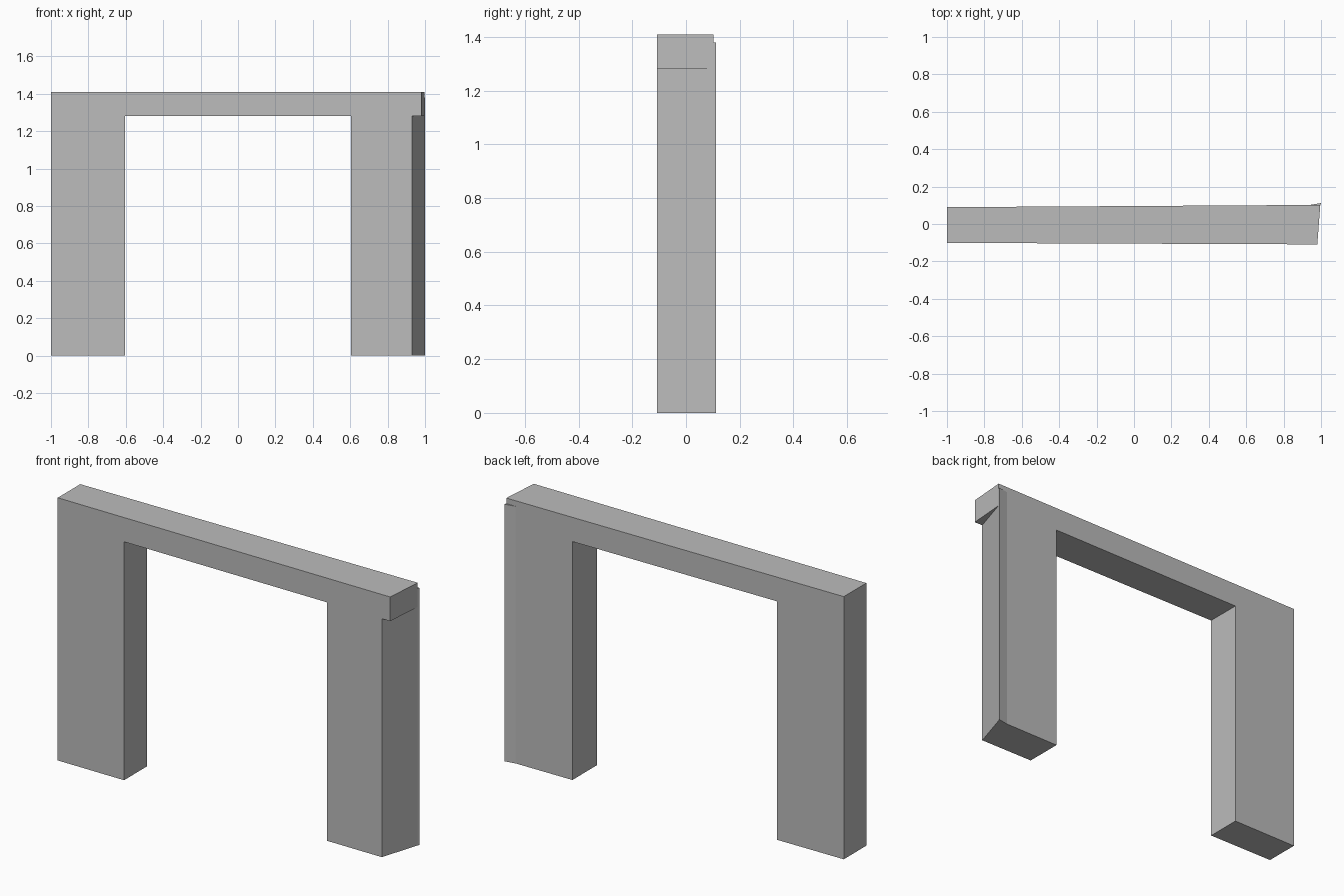
import bpy
import bmesh

cube = bpy.data.objects.get("Cube")
if cube:
    bpy.data.objects.remove(cube, do_unlink=True)

grey = bpy.data.materials.new("plain grey")
grey.use_nodes = True
GREY = (0.5, 0.5, 0.5, 1.0)
grey.diffuse_color = GREY
grey.node_tree.nodes["Principled BSDF"].inputs["Base Color"].default_value = GREY


def loft(name, first, second):
    """Solid joining two outlines that have the same number of points."""
    bm = bmesh.new()
    a = [bm.verts.new(p) for p in first]
    b = [bm.verts.new(p) for p in second]
    bm.faces.new(a)
    bm.faces.new(b[::-1])
    for i in range(len(a)):
        j = (i + 1) % len(a)
        bm.faces.new((a[i], b[i], b[j], a[j]))
    bmesh.ops.remove_doubles(bm, verts=bm.verts, dist=0.0005)
    bmesh.ops.recalc_face_normals(bm, faces=bm.faces)
    mesh = bpy.data.meshes.new(name)
    bm.to_mesh(mesh)
    bm.free()
    mesh.materials.append(grey)
    obj = bpy.data.objects.new(name, mesh)
    bpy.context.collection.objects.link(obj)
    return obj


TOP, SOFFIT, FIN_TOP = 1.41, 1.28, 1.38


def front_y(x):
    return -0.105 - 0.004 * x


def back_y(x):
    return 0.096 + 0.006 * x


def outline(leg_x, lintel_x, y_at):
    """Doorway silhouette; the lintel may overhang the right-hand leg."""
    points = [(-1, 0), (-0.605, 0), (-0.605, SOFFIT), (0.605, SOFFIT), (0.605, 0),
              (leg_x, 0), (leg_x, SOFFIT), (lintel_x, SOFFIT), (lintel_x, TOP), (-1, TOP)]
    return [(x, y_at(x), z) for x, z in points]


# Wall with doorway: the leg end is splayed below the lintel
loft("doorway_wall", outline(0.93, 0.98, front_y), outline(0.996, 0.996, back_y))

# Thin flared strip along the back outer corner
strip = [(0.94, back_y(0.94)), (0.996, back_y(0.996)), (1.0, 0.112)]
loft("back_corner_strip", [(x, y, 0) for x, y in strip], [(x, y, FIN_TOP) for x, y in strip])
